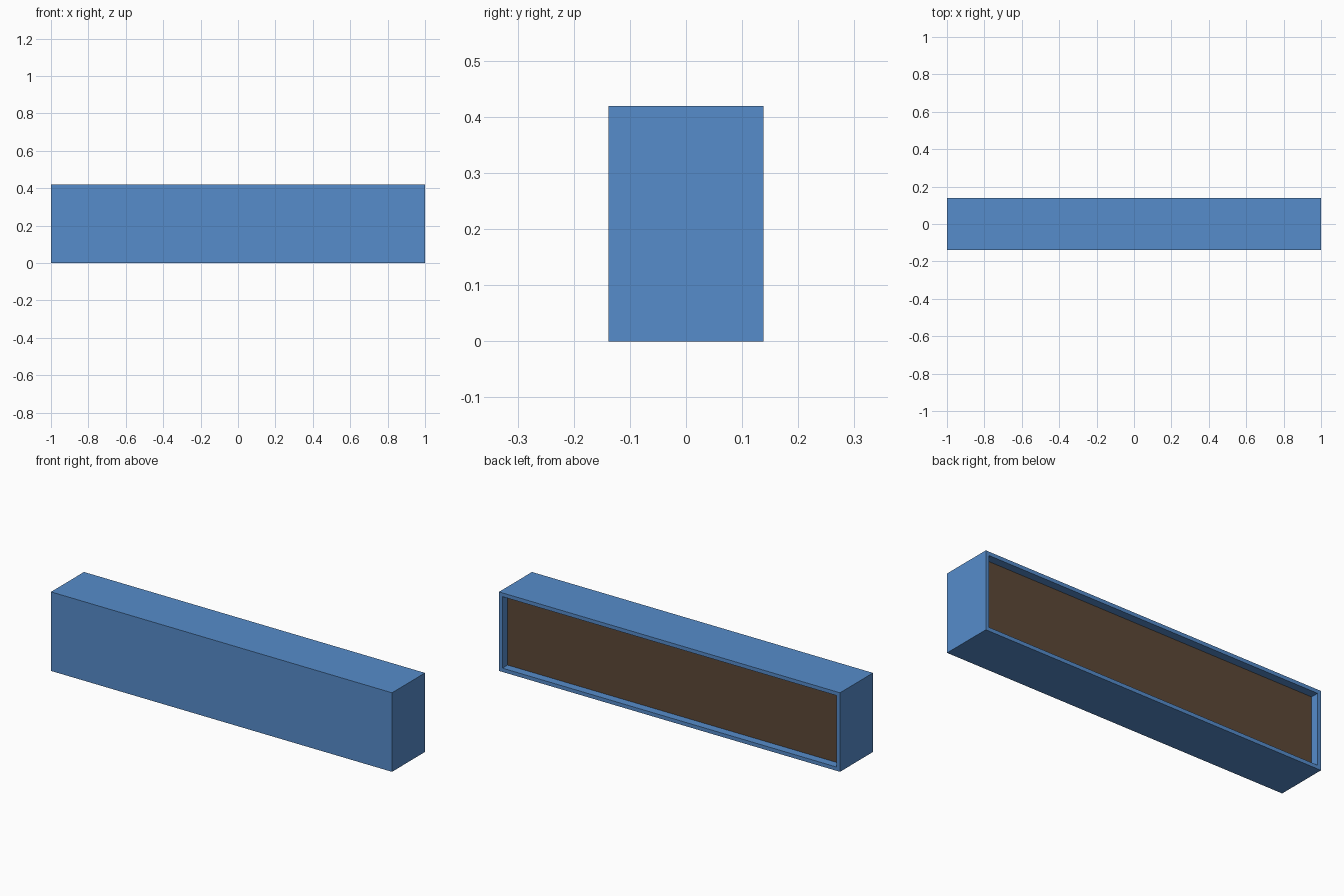
import bpy, bmesh
from mathutils import Vector

if "Cube" in bpy.data.objects:
    bpy.data.objects.remove(bpy.data.objects["Cube"])

L, Y0, Y1, H, T = 1.0, -0.138, 0.138, 0.419, 0.02   # half length, front, back, height, board thickness
YF = Y0 + 0.017                                     # back of the front board
FINGERS = 7
STEP = (Y1 - YF) / FINGERS


def material(name, colour):
    m = bpy.data.materials.new(name)
    m.diffuse_color = (*colour, 1)
    m.use_nodes = True
    m.node_tree.nodes["Principled BSDF"].inputs["Base Color"].default_value = m.diffuse_color
    return m


blue = material("blue paint", (0.093, 0.263, 0.597))
brown = material("dark brown cloth", (0.107, 0.065, 0.038))


def board(name, outline, offset, mat):
    """Extrude a flat 3D outline along offset into a board."""
    bm = bmesh.new()
    face = bm.faces.new([bm.verts.new(p) for p in outline])
    out = bmesh.ops.extrude_face_region(bm, geom=[face])
    moved = [v for v in out["geom"] if isinstance(v, bmesh.types.BMVert)]
    bmesh.ops.translate(bm, verts=moved, vec=Vector(offset))
    bmesh.ops.recalc_face_normals(bm, faces=bm.faces)
    me = bpy.data.meshes.new(name)
    bm.to_mesh(me)
    bm.free()
    me.materials.append(mat)
    ob = bpy.data.objects.new(name, me)
    bpy.context.collection.objects.link(ob)
    return ob


def finger_edge(outer, inner, first_out):
    """Stepped edge running from front to back as (position, y) pairs."""
    pts = []
    for i in range(FINGERS):
        p = outer if (i % 2 == 0) == first_out else inner
        pts += [(p, YF + i * STEP), (p, YF + (i + 1) * STEP)]
    return pts


def rect(x, z0, z1, y):
    return [(-x, y, z0), (x, y, z0), (x, y, z1), (-x, y, z1)]


# Front board and recessed back panel
board("front_board", rect(L, 0, H, Y0), (0, YF - Y0, 0), blue)
board("recessed_panel", rect(L - T, T, H - T, 0.08), (0, 0.015, 0), brown)

# Top and bottom boards with fingers at both ends
edge = finger_edge(L, L - T, True)
for name, z in (("bottom_board", 0), ("top_board", H - T)):
    outline = [(x, y, z) for x, y in edge] + [(-x, y, z) for x, y in reversed(edge)]
    board(name, outline, (0, 0, T), blue)

# Side boards with fingers filling the gaps at top and bottom
edge = finger_edge(H / 2, H / 2 - T, False)
for name, x in (("left_board", -L), ("right_board", L - T)):
    outline = [(x, y, H / 2 + h) for h, y in edge] + [(x, y, H / 2 - h) for h, y in reversed(edge)]
    board(name, outline, (T, 0, 0), blue)
